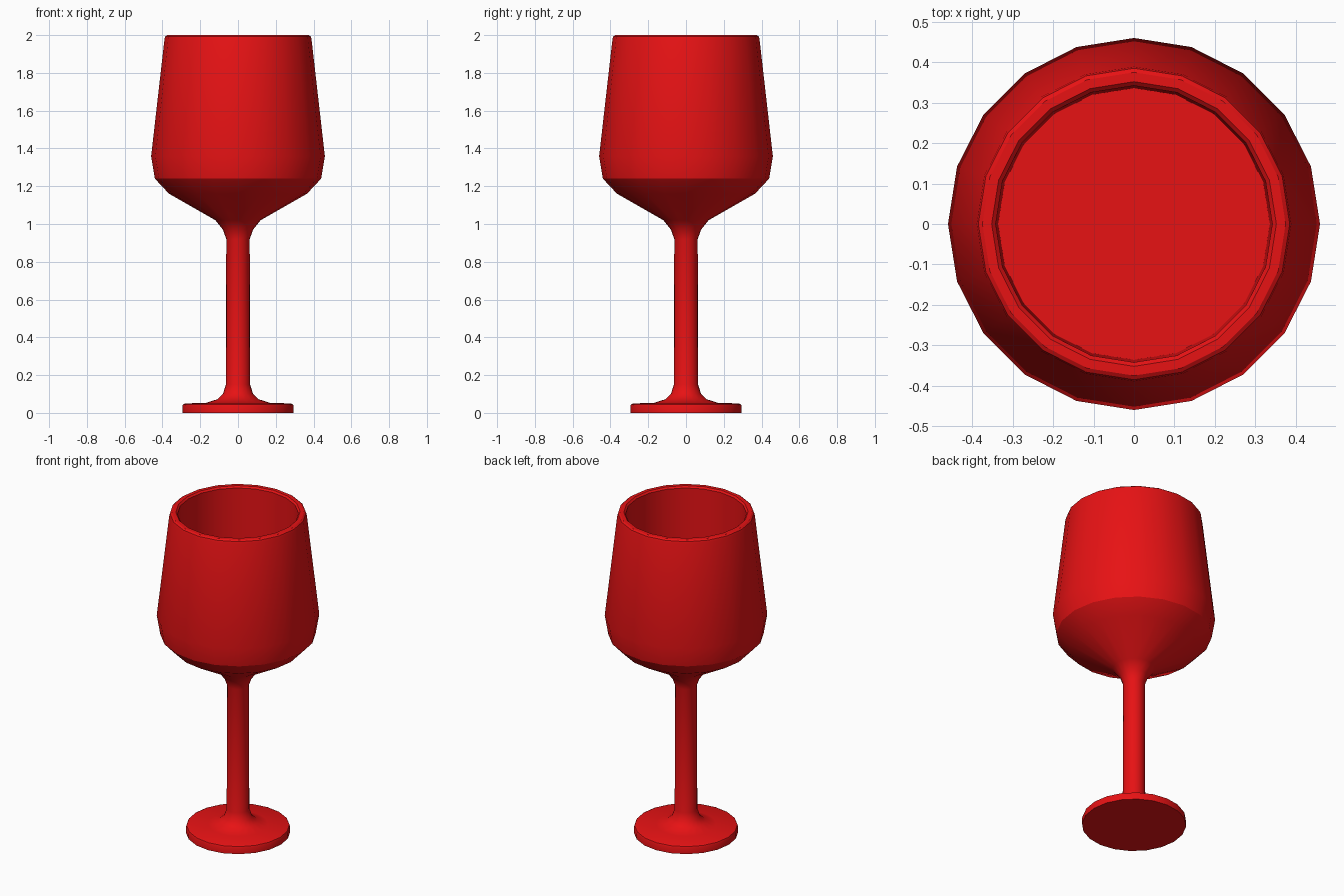
import bpy, bmesh, math

if "Cube" in bpy.data.objects:
    bpy.data.objects.remove(bpy.data.objects["Cube"])

SIDES = 20

# Red material
red = bpy.data.materials.new("red")
red.diffuse_color = (0.8, 0.006, 0.007, 1)
red.use_nodes = True
red.node_tree.nodes["Principled BSDF"].inputs["Base Color"].default_value = red.diffuse_color

# Half profiles (radius, height) of the goblet, from the underside to the inner floor
foot = [(0, 0), (0.295, 0), (0.295, 0.035), (0.291, 0.045), (0.28, 0.05)]
stem = [(0.17, 0.053), (0.11, 0.072), (0.08, 0.10), (0.064, 0.15),
        (0.062, 0.92), (0.08, 0.97), (0.12, 1.02)]
bowl = [(0.365, 1.16), (0.44, 1.24), (0.46, 1.358)]
rim = [(0.389, 1.98), (0.385, 1.993), (0.375, 2.0), (0.352, 2.0), (0.342, 1.99)]
inside = [(0.336, 1.3), (0, 1.3)]


def lathe(name, profile):
    bm = bmesh.new()
    verts = [bm.verts.new((r, 0, z)) for r, z in profile]
    edges = [bm.edges.new(pair) for pair in zip(verts, verts[1:])]
    bmesh.ops.spin(bm, geom=verts + edges, cent=(0, 0, 0), axis=(0, 0, 1),
                   angle=math.tau, steps=SIDES)
    bmesh.ops.remove_doubles(bm, verts=bm.verts[:], dist=1e-4)
    bmesh.ops.recalc_face_normals(bm, faces=bm.faces[:])
    mesh = bpy.data.meshes.new(name)
    bm.to_mesh(mesh)
    bm.free()
    mesh.materials.append(red)
    obj = bpy.data.objects.new(name, mesh)
    bpy.context.collection.objects.link(obj)
    return obj


# Turned one-piece goblet
goblet = lathe("goblet", foot + stem + bowl + rim + inside)
bpy.context.view_layer.objects.active = goblet
goblet.select_set(True)
bpy.ops.object.shade_smooth_by_angle(angle=math.radians(30))
